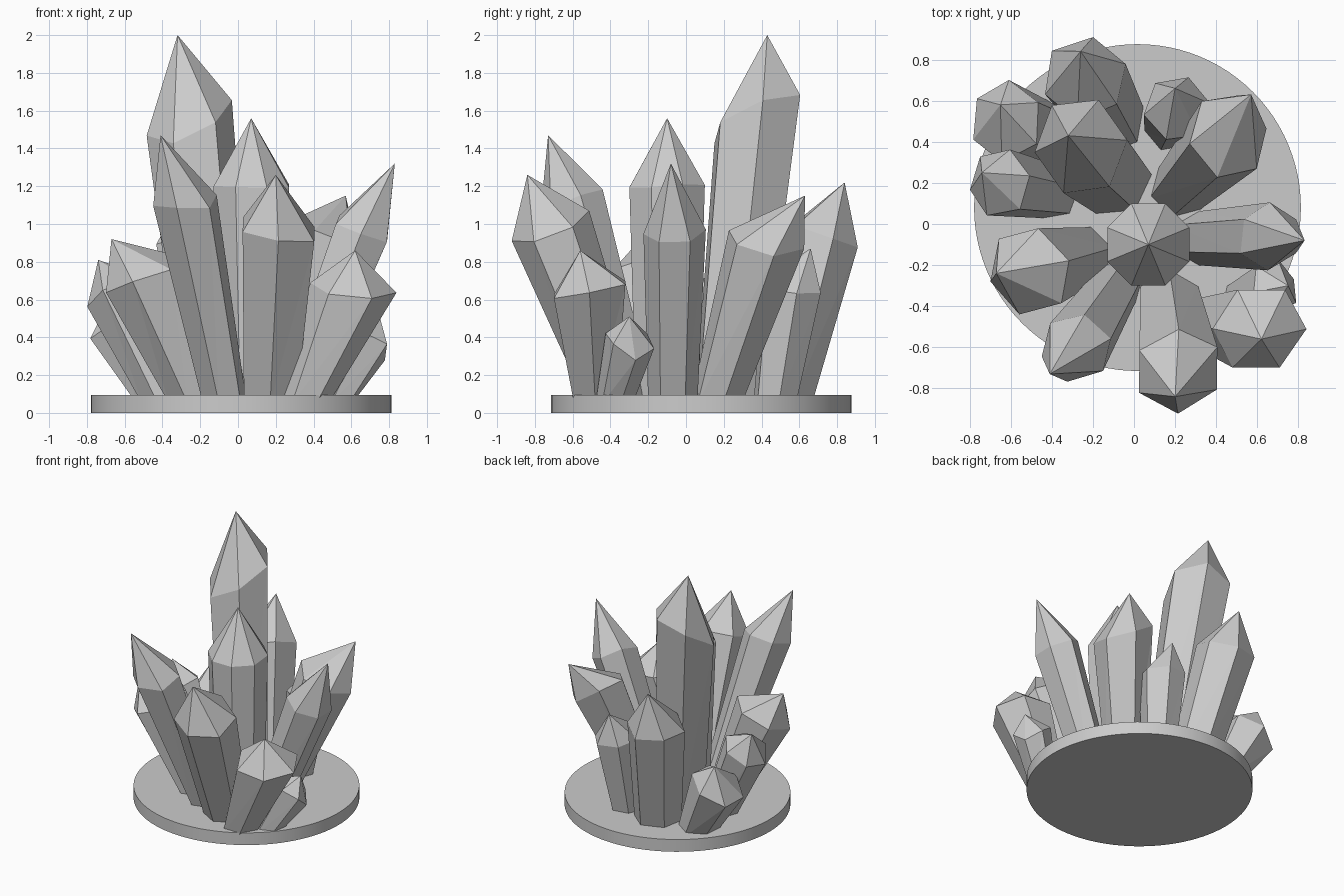
import bpy, bmesh, math, random
from mathutils import Vector

if "Cube" in bpy.data.objects:
    bpy.data.objects.remove(bpy.data.objects["Cube"])

random.seed(4)

# round base plate
bpy.ops.mesh.primitive_cylinder_add(vertices=96, radius=0.795, depth=0.095,
                                    location=(0.017, 0.08, 0.0475))
plate = bpy.context.object
plate.name = "base_plate"
bpy.ops.object.shade_smooth_by_angle()


def crystal(name, base, base_r, shoulder, shoulder_r, tip, phase=0,
            tilt=0, high_side=0, uneven=0.03, sides=6):
    """Faceted shard: narrow foot, wider shoulder ring across the axis, pointed tip.
    tilt raises the shoulder towards the high_side angle."""
    foot, mid, top = Vector((*base, 0.05)), Vector(shoulder), Vector(tip)
    axis = (mid - foot).normalized()
    turn = Vector((0, 0, 1)).rotation_difference(axis)
    bm = bmesh.new()
    low, high = [], []
    for i in range(sides):
        a = math.radians(phase) + 2 * math.pi * i / sides
        d = Vector((math.cos(a), math.sin(a), 0))
        low.append(bm.verts.new(foot + d * base_r))
        lift = random.uniform(-uneven, uneven) + tilt * math.cos(a - math.radians(high_side))
        high.append(bm.verts.new(mid + turn @ (d * shoulder_r) + axis * lift))
    point = bm.verts.new(top)
    bm.faces.new(low[::-1])
    for i in range(sides):
        j = (i + 1) % sides
        bm.faces.new((low[i], low[j], high[j]))
        bm.faces.new((low[i], high[j], high[i]))
        bm.faces.new((high[i], high[j], point))
    bmesh.ops.recalc_face_normals(bm, faces=bm.faces)
    mesh = bpy.data.meshes.new(name)
    bm.to_mesh(mesh)
    bm.free()
    bpy.context.collection.objects.link(bpy.data.objects.new(name, mesh))


# tall and central shards
crystal("tallest_crystal", (-0.1, 0.22), 0.19, (-0.26, 0.38, 1.58), 0.235, (-0.32, 0.43, 2.0), 5, 0.14, 65)
crystal("centre_crystal", (0.08, -0.1), 0.18, (0.07, -0.1, 1.2), 0.216, (0.07, -0.1, 1.56), 22.5,
        uneven=0.01, sides=8)
# front shards
crystal("front_crystal", (0.17, -0.37), 0.16, (0.215, -0.71, 0.97), 0.22, (0.2, -0.84, 1.26), 30)
crystal("front_left_crystal", (-0.07, -0.28), 0.12, (-0.28, -0.6, 1.12), 0.175, (-0.41, -0.73, 1.47), 15)
# left shards
crystal("left_front_crystal", (-0.23, -0.15), 0.14, (-0.51, -0.23, 0.74), 0.22, (-0.67, -0.24, 0.92), 15)
crystal("left_crystal", (-0.38, 0.15), 0.13, (-0.65, 0.2, 0.64), 0.17, (-0.74, 0.25, 0.81), 10)
crystal("left_back_crystal", (-0.41, 0.45), 0.14, (-0.62, 0.5, 0.47), 0.2, (-0.65, 0.58, 0.66), 25)
# back shards
crystal("back_crystal", (-0.11, 0.5), 0.17, (-0.24, 0.71, 0.93), 0.21, (-0.26, 0.84, 1.22), 20)
crystal("small_back_crystal", (0.17, 0.47), 0.12, (0.21, 0.56, 0.66), 0.165, (0.2, 0.66, 0.87), 10)
crystal("back_right_crystal", (0.21, 0.16), 0.14, (0.46, 0.43, 0.93), 0.21, (0.57, 0.63, 1.15), 15, 0.06, 135)
# right shards
crystal("right_crystal", (0.3, -0.07), 0.13, (0.66, -0.06, 0.97), 0.165, (0.83, -0.08, 1.32), 30)
crystal("front_right_crystal", (0.35, -0.48), 0.13, (0.61, -0.51, 0.66), 0.22, (0.62, -0.56, 0.86), 0, 0.06, 30)
crystal("small_right_crystal", (0.51, -0.38), 0.1, (0.68, -0.3, 0.37), 0.135, (0.75, -0.3, 0.51), 20)
